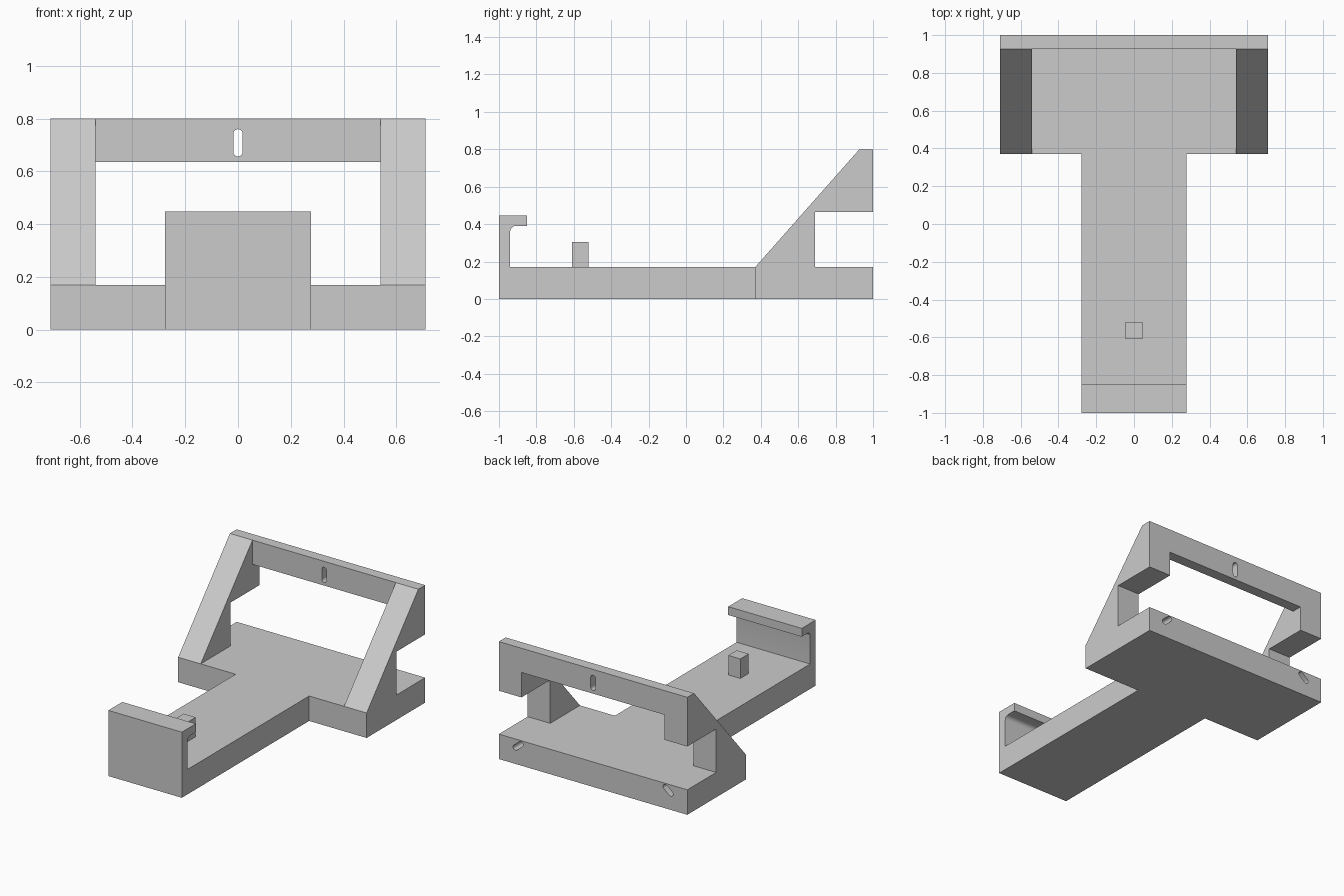
import bpy
import bmesh
import math
from mathutils import Matrix, Vector

cube = bpy.data.objects.get("Cube")
if cube:
    bpy.data.objects.remove(cube, do_unlink=True)

grey = bpy.data.materials.new("plain_grey")
grey.use_nodes = True
grey.diffuse_color = (0.6, 0.6, 0.6, 1)
grey.node_tree.nodes["Principled BSDF"].inputs["Base Color"].default_value = (0.6, 0.6, 0.6, 1)

BASE_TOP = 0.17
HALF_DECK = 0.277
HALF_WIDE = 0.71
ARM_INNER = 0.54


def prism(name, points, vector):
    """Extrude a flat outline of 3D points along a vector."""
    bm = bmesh.new()
    face = bm.faces.new([bm.verts.new(p) for p in points])
    grown = bmesh.ops.extrude_face_region(bm, geom=[face])
    verts = [v for v in grown["geom"] if isinstance(v, bmesh.types.BMVert)]
    bmesh.ops.translate(bm, verts=verts, vec=Vector(vector))
    bmesh.ops.recalc_face_normals(bm, faces=bm.faces)
    mesh = bpy.data.meshes.new(name)
    bm.to_mesh(mesh)
    bm.free()
    mesh.materials.append(grey)
    obj = bpy.data.objects.new(name, mesh)
    bpy.context.collection.objects.link(obj)
    return obj


def side_prism(name, profile, x0, x1):
    """Extrude a (y, z) profile from x0 to x1."""
    return prism(name, [(x0, y, z) for y, z in profile], (x1 - x0, 0, 0))


def rect(y0, y1, z0, z1):
    return [(y0, z0), (y1, z0), (y1, z1), (y0, z1)]


def cut_slot(target, x, z, length, radius, tilt, y0, y1):
    """Cut a round-ended slot along y; tilt turns it away from the x axis."""
    half = length / 2 - radius
    turn = Matrix.Rotation(tilt, 2)
    outline = []
    for end in (1, -1):
        for i in range(9):
            a = math.pi * (i / 8 - 0.5)
            p = turn @ Vector((end * (half + radius * math.cos(a)), end * radius * math.sin(a)))
            outline.append((x + p.x, y0, z + p.y))
    cutter = prism("slot_cutter", outline, (0, y1 - y0, 0))
    cutter.hide_render = True
    mod = target.modifiers.new("slot", "BOOLEAN")
    mod.operation = "DIFFERENCE"
    mod.solver = "EXACT"
    mod.object = cutter
    # Bake the cut and drop the cutter
    bpy.context.view_layer.update()
    graph = bpy.context.evaluated_depsgraph_get()
    baked = bpy.data.meshes.new_from_object(target.evaluated_get(graph))
    target.modifiers.clear()
    target.data = baked
    bpy.data.objects.remove(cutter, do_unlink=True)


def smooth(obj):
    bpy.ops.object.select_all(action="DESELECT")
    obj.select_set(True)
    bpy.context.view_layer.objects.active = obj
    bpy.ops.object.shade_smooth_by_angle(angle=math.radians(30))


# T-shaped base slab
half_t = [(HALF_DECK, -1), (HALF_DECK, 0.37), (HALF_WIDE, 0.37), (HALF_WIDE, 1)]
outline = half_t + [(-x, y) for x, y in reversed(half_t)]
base = prism("base", [(x, y, 0) for x, y in outline], (0, 0, BASE_TOP))

# Tilted blind slots in the back of the base
for side in (1, -1):
    cut_slot(base, side * 0.565, 0.128, 0.09, 0.018, side * math.radians(-40), 0.9, 1.1)
smooth(base)

# Front lip with an overhanging hook and rounded inner corner
r = 0.03
fillet = [(-0.94 + r - r * math.cos(a), 0.39 - r + r * math.sin(a))
          for a in (math.pi / 2 * i / 6 for i in range(7))]
lip = [(-1, BASE_TOP), (-0.94, BASE_TOP)] + fillet
lip += [(-0.85, 0.39), (-0.85, 0.447), (-1, 0.447)]
smooth(side_prism("front_hook", lip, -HALF_DECK, HALF_DECK))

# Locating peg on the deck
side_prism("peg", rect(-0.61, -0.52, BASE_TOP, 0.303), -0.045, 0.045)

# Sloped arms at both sides
arm = [(0.37, BASE_TOP), (0.69, BASE_TOP), (0.69, 0.465), (1, 0.465), (1, 0.8), (0.927, 0.8)]
for name, side in (("left_arm", 1), ("right_arm", -1)):
    side_prism(name, arm, side * ARM_INNER, side * HALF_WIDE)

# Crossbar between the arms with an upright slot
bar = side_prism("crossbar", rect(0.927, 1, 0.635, 0.8), -ARM_INNER, ARM_INNER)
cut_slot(bar, 0, 0.708, 0.104, 0.018, math.pi / 2, 0.8, 1.1)
smooth(bar)
